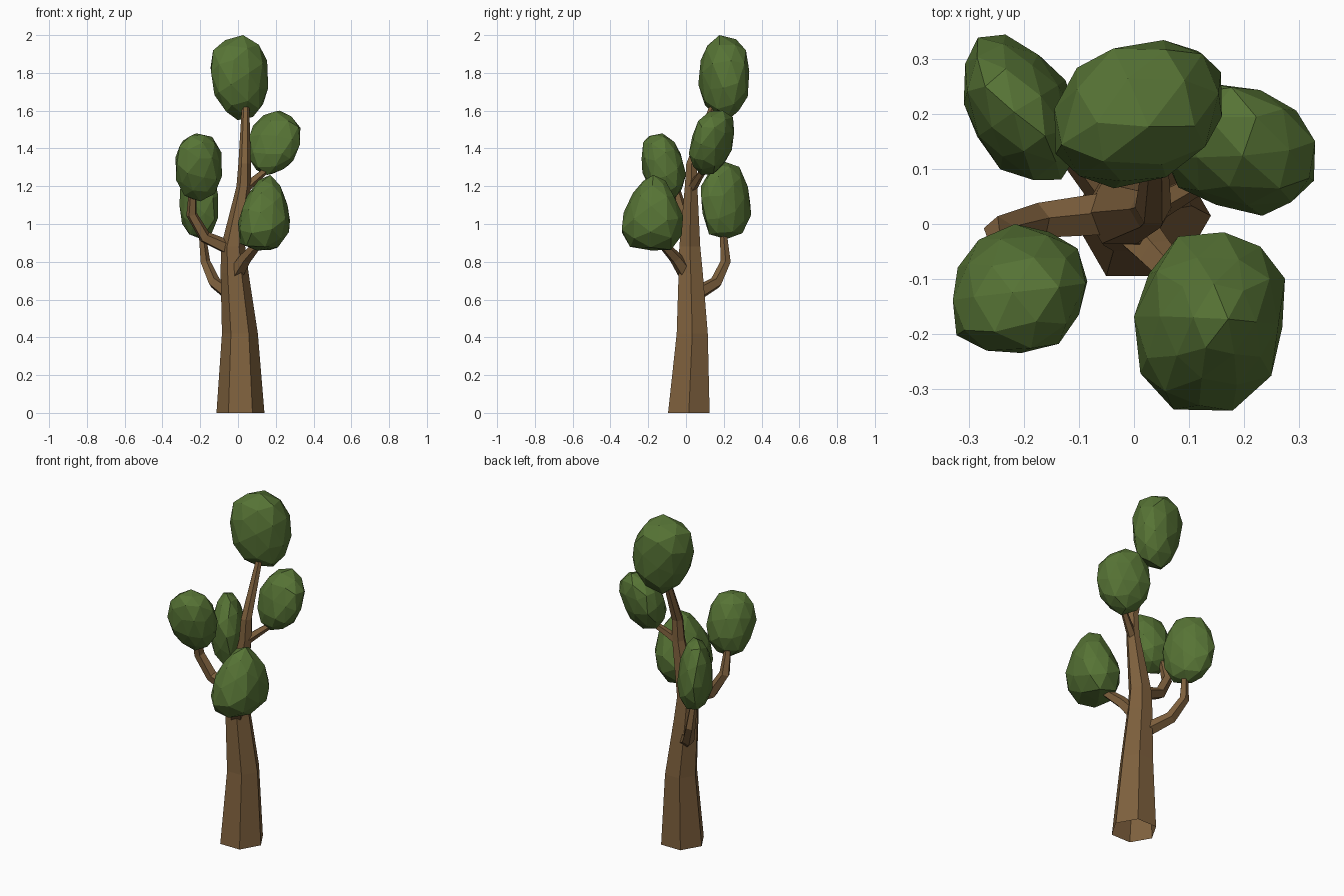
import bpy, bmesh, random
from math import cos, sin, pi
from mathutils import Vector, Euler

if "Cube" in bpy.data.objects:
    bpy.data.objects.remove(bpy.data.objects["Cube"], do_unlink=True)


def material(name, colour):
    mat = bpy.data.materials.new(name)
    mat.use_nodes = True
    mat.diffuse_color = (*colour, 1)
    bsdf = mat.node_tree.nodes["Principled BSDF"]
    bsdf.inputs["Base Color"].default_value = (*colour, 1)
    bsdf.inputs["Roughness"].default_value = 0.9
    return mat


BARK = material("bark brown", (0.21, 0.118, 0.047))
LEAF = material("leaf green", (0.095, 0.175, 0.036))


def add_object(name, bm, mat):
    mesh = bpy.data.meshes.new(name)
    bm.to_mesh(mesh)
    bm.free()
    mesh.materials.append(mat)
    obj = bpy.data.objects.new(name, mesh)
    bpy.context.collection.objects.link(obj)
    return obj


def limb(name, path, sides, level=False):
    """Open-ended tapering faceted tube through (x, y, z, radius) points."""
    bm = bmesh.new()
    points = [Vector(p[:3]) for p in path]
    rings = []
    for i, centre in enumerate(points):
        along = points[min(i + 1, len(points) - 1)] - points[max(i - 1, 0)]
        if level:
            along = Vector((0, 0, 1))
        along.normalize()
        u = Vector((1, 0, 0)) if level else along.orthogonal().normalized()
        if not level and rings:
            u = (previous - along * previous.dot(along)).normalized()
        previous = u
        v = along.cross(u)
        angles = [2 * pi * k / sides for k in range(sides)]
        rings.append([bm.verts.new(centre + path[i][3] * (u * cos(a) + v * sin(a)))
                      for a in angles])
    for low, high in zip(rings, rings[1:]):
        for k in range(sides):
            n = (k + 1) % sides
            bm.faces.new((low[k], low[n], high[n], high[k]))
    return add_object(name, bm, BARK)


def foliage(name, low, high, taper, lean, skew, seed):
    """Faceted clump that fills the box from low to high."""
    rng = random.Random(seed)
    bm = bmesh.new()
    bmesh.ops.create_icosphere(bm, subdivisions=2, radius=1)
    turn = Euler([rng.uniform(0, pi) for _ in range(3)]).to_matrix()
    for vert in bm.verts:
        p = turn @ vert.co
        p = Vector([abs(c) ** 0.9 * (1 if c > 0 else -1) for c in p])
        p *= rng.uniform(0.94, 1.04)
        width = 1 + taper * p.z
        x, y = p.x * width, p.y * width
        vert.co = (x + skew * y + lean[0] * p.z, y + skew * x + lean[1] * p.z, p.z)
    for axis in range(3):
        values = [v.co[axis] for v in bm.verts]
        start, span = min(values), max(values) - min(values)
        for v in bm.verts:
            v.co[axis] = low[axis] + (v.co[axis] - start) / span * (high[axis] - low[axis])
    return add_object(name, bm, LEAF)


# Trunk
limb("trunk", [(0.013, 0.015, 0, 0.127), (0.01, 0.033, 0.42, 0.095),
               (-0.018, 0.025, 0.74, 0.074), (-0.026, 0.02, 0.88, 0.064),
               (0.03, 0.027, 1.2, 0.038), (0.035, 0.03, 1.32, 0.033),
               (0.04, 0.14, 1.62, 0.02)], 6, level=True)

# Branches
limb("left_front_branch", [(-0.03, 0.02, 0.865, 0.042), (-0.175, 0.005, 0.93, 0.034),
                           (-0.245, -0.015, 1.05, 0.03), (-0.24, -0.05, 1.18, 0.02)], 5)
limb("left_back_branch", [(-0.03, 0.04, 0.62, 0.042), (-0.125, 0.16, 0.69, 0.034),
                          (-0.175, 0.21, 0.8, 0.028), (-0.195, 0.195, 0.98, 0.018)], 5)
limb("right_front_branch", [(-0.01, 0.0, 0.74, 0.044), (0.04, -0.055, 0.82, 0.034),
                            (0.11, -0.13, 0.9, 0.024)], 5)
limb("right_back_branch", [(0.035, 0.03, 1.19, 0.028), (0.1, 0.065, 1.245, 0.022),
                           (0.18, 0.11, 1.31, 0.016)], 5)

# Foliage clumps
foliage("top_foliage", (-0.145, 0.065, 1.55), (0.16, 0.335, 2.0),
        0.1, (-0.1, 0), 0.12, 3)
foliage("right_back_foliage", (0.055, 0.015, 1.26), (0.33, 0.255, 1.6),
        0.05, (0.12, 0.28), -0.12, 5)
foliage("left_front_foliage", (-0.33, -0.235, 1.12), (-0.085, 0, 1.48),
        0, (0, -0.25), 0.05, 7)
foliage("left_back_foliage", (-0.31, 0.08, 0.92), (-0.105, 0.345, 1.33),
        -0.08, (0, -0.05), -0.18, 9)
foliage("right_front_foliage", (0, -0.34, 0.86), (0.275, -0.015, 1.26),
        -0.34, (0.12, 0), 0.06, 11)
